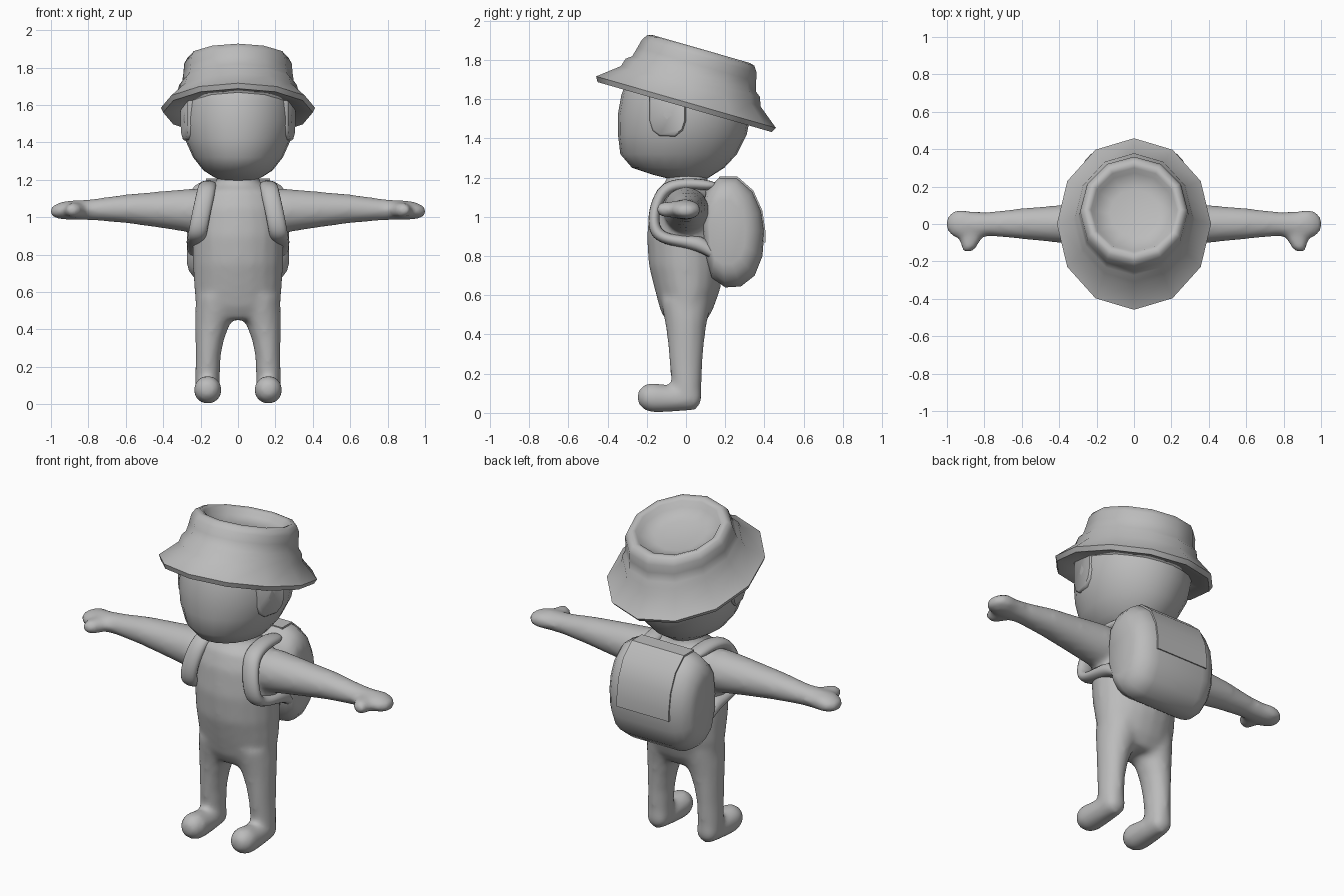
import bpy, bmesh, math
from mathutils import Vector, Matrix

if "Cube" in bpy.data.objects:
    bpy.data.objects.remove(bpy.data.objects["Cube"])

GREY = (0.5, 0.5, 0.5, 1)
mat = bpy.data.materials.new("plain grey")
mat.use_nodes = True
mat.diffuse_color = GREY
mat.node_tree.nodes["Principled BSDF"].inputs["Base Color"].default_value = GREY


def skin(bm, rings, caps=True):
    """Bridge a list of point rings into a tube."""
    loops = [[bm.verts.new(p) for p in r] for r in rings]
    n = len(loops[0])
    for a, b in zip(loops, loops[1:]):
        for i in range(n):
            bm.faces.new((a[i], a[(i + 1) % n], b[(i + 1) % n], b[i]))
    if caps:
        bm.faces.new(loops[0])
        bm.faces.new(loops[-1])


def oval(axis, pos, a, b, ra, rb, n):
    """Ellipse across the given axis, centred on a, b in the other two."""
    pts = []
    for i in range(n):
        t = 2 * math.pi * i / n
        p = [a + ra * math.cos(t), b + rb * math.sin(t)]
        p.insert(axis, pos)
        pts.append(Vector(p))
    return pts


def loft(bm, axis, sections, n=20):
    skin(bm, [oval(axis, *s, n) for s in sections])


def scaled(outline, mid, x, k):
    """Side outline (y, z) scaled about mid and placed at x."""
    return [Vector((x, *(mid + (Vector(p) - mid) * k))) for p in outline]


def finish(bm, name, angle=40, subdiv=0, voxel=0):
    bmesh.ops.recalc_face_normals(bm, faces=bm.faces)
    me = bpy.data.meshes.new(name)
    bm.to_mesh(me)
    bm.free()
    me.materials.append(mat)
    ob = bpy.data.objects.new(name, me)
    bpy.context.collection.objects.link(ob)
    if voxel:
        m = ob.modifiers.new("fuse", "REMESH")
        m.mode, m.voxel_size, m.use_smooth_shade = "VOXEL", voxel, True
        m = ob.modifiers.new("soften", "SMOOTH")
        m.factor, m.iterations = 0.5, 10
    if subdiv:
        m = ob.modifiers.new("round", "SUBSURF")
        m.levels = m.render_levels = subdiv
    bpy.ops.object.select_all(action="DESELECT")
    ob.select_set(True)
    bpy.context.view_layer.objects.active = ob
    if voxel or subdiv:
        bpy.ops.object.shade_smooth()
    else:
        bpy.ops.object.shade_smooth_by_angle(angle=math.radians(angle))


def upright(rows):
    """Rows of height, half width, front y, back y."""
    return [(z, 0, (f + b) / 2, w, (b - f) / 2) for z, w, f, b in rows]


# Body: torso, neck, limbs and feet fused into one skin
bm = bmesh.new()
loft(bm, 2, upright([
    (.45, .2, -.09, .09), (.52, .226, -.13, .135), (.63, .236, -.16, .175),
    (.75, .242, -.19, .19), (.9, .245, -.2, .19), (1.05, .237, -.184, .17),
    (1.14, .2, -.15, .15), (1.18, .12, -.1, .11), (1.28, .1, -.09, .1)]))
for s in (1, -1):
    # leg
    loft(bm, 2, [(z, s * x, y, rx, ry) for z, x, y, rx, ry in (
        (.58, .115, 0, .11, .13), (.48, .125, 0, .105, .112), (.42, .138, 0, .092, .1),
        (.34, .152, 0, .076, .092), (.25, .16, 0, .067, .084),
        (.14, .163, .003, .066, .077), (.06, .162, .003, .066, .073))])
    # foot
    loft(bm, 1, [(y, s * .162, z, rx, rz) for y, z, rx, rz in (
        (.078, .085, .03, .035), (.05, .075, .06, .06), (-.05, .072, .068, .066),
        (-.12, .074, .073, .072), (-.18, .078, .076, .077), (-.225, .08, .058, .058),
        (-.248, .08, .025, .025))])
    # arm and hand
    loft(bm, 0, [(s * x, y, z, ry, rz) for x, y, z, ry, rz in (
        (.12, 0, 1.03, .115, .115), (.25, 0, 1.035, .117, .118), (.4, 0, 1.04, .101, .1),
        (.6, .002, 1.045, .083, .077), (.78, 0, 1.04, .064, .057), (.86, -.005, 1.037, .07, .053),
        (.93, 0, 1.037, .08, .05), (.975, 0, 1.032, .066, .038), (1.005, 0, 1.03, .03, .02))])
    # thumb
    loft(bm, 1, [(y, s * x, 1.037, rx, rz) for y, x, rx, rz in (
        (-.02, .86, .07, .045), (-.09, .875, .055, .042), (-.13, .885, .042, .036),
        (-.15, .89, .02, .018))])
finish(bm, "body", voxel=.016)

# Head
bm = bmesh.new()
loft(bm, 2, upright([
    (1.19, .08, -.07, .1), (1.215, .13, -.17, .14), (1.25, .185, -.275, .195),
    (1.32, .24, -.335, .26), (1.42, .285, -.347, .31), (1.52, .3, -.348, .33),
    (1.62, .295, -.33, .32), (1.69, .27, -.305, .26), (1.73, .16, -.25, .1)]), 24)
finish(bm, "head", 60)

# Ears: rounded slabs that stand out further at the back
lobe = [(-.185, 1.66), (-.185, 1.49), (-.17, 1.44), (-.135, 1.413), (-.055, 1.41),
        (-.017, 1.44), (0, 1.49), (0, 1.66)]
for s, side in ((1, "left"), (-1, "right")):
    bm = bmesh.new()
    skin(bm, [scaled(lobe, Vector((-.092, 1.53)), s * x, k)
              for x, k in ((.22, 1), (.278, 1), (.288, .93))])
    for v in bm.verts:
        v.co.x += s * (v.co.y + .092) * .22
    finish(bm, side + "_ear", 50)

# Hat: twelve sided, tipped back, with a dished top and a shallow underside
bm = bmesh.new()
hat = [(.26, .3, .05), (.29, .34, -.012), (.4, .462, -.026), (.412, .477, 0), (.325, .37, .085),
       (.314, .357, .128), (.298, .328, .15), (.291, .315, .2), (.288, .304, .245),
       (.272, .284, .275), (.25, .258, .282), (.23, .234, .272), (.215, .215, .24), (.13, .13, .215)]
skin(bm, [oval(2, z, 0, 0, rx, ry, 12) for rx, ry, z in hat], caps=False)
bm.verts.ensure_lookup_table()
bm.faces.new(bm.verts[-12:])
bm.transform(Matrix.Translation((0, 0, 1.585)) @ Matrix.Rotation(math.radians(-16), 4, "X"))
finish(bm, "bucket_hat", 62)

# Backpack: side outline swept across the width, shrinking to rounded ends
outline = [(.1, 1.13), (.17, 1.2), (.26, 1.2), (.34, 1.13), (.385, 1.03), (.4, .93),
           (.39, .8), (.35, .7), (.28, .645), (.2, .64), (.13, .69), (.09, .82), (.08, .98)]
core = Vector((.17, .92))
bm = bmesh.new()
skin(bm, [scaled(outline, core, s * x, k) for s, rows in (
    (-1, ((.274, .58), (.262, .74), (.23, .89), (.19, .97), (.15, 1))),
    (1, ((.15, 1), (.19, .97), (.23, .89), (.262, .74), (.274, .58)))) for x, k in rows])
finish(bm, "backpack", 60)

# Flap folded over the pack's top and back
crease = outline[1:6] + [(.4, .87)]
bm = bmesh.new()
skin(bm, [scaled(crease, core, x, 1.02) + scaled(crease, core, x, .9)[::-1]
          for x in (-.17, .17)])
finish(bm, "backpack_flap", 35)

# Shoulder straps: broad bands from pack top, down the chest, under the arm to the pack side
route = [(.15, .17, 1.15, .035), (.155, .05, 1.17, .035), (.165, -.06, 1.165, .035),
         (.172, -.125, 1.13, .035), (.195, -.165, 1.03, .032), (.212, -.165, .935, .034),
         (.22, -.12, .89, .034), (.225, -.02, .875, .034), (.225, .07, .86, .05),
         (.22, .12, .83, .09), (.215, .18, .8, .1)]
for s, side in ((1, "left"), (-1, "right")):
    bm = bmesh.new()
    rings = []
    for x, y, z, h in route:
        out = Vector((0, y, z - 1.03)).normalized() * h
        c = Vector((s * x, y, z))
        w = Vector((.054, 0, 0))
        rings.append([c - w - out, c + w - out, c + w + out, c - w + out])
    skin(bm, rings)
    finish(bm, side + "_strap", subdiv=2)
